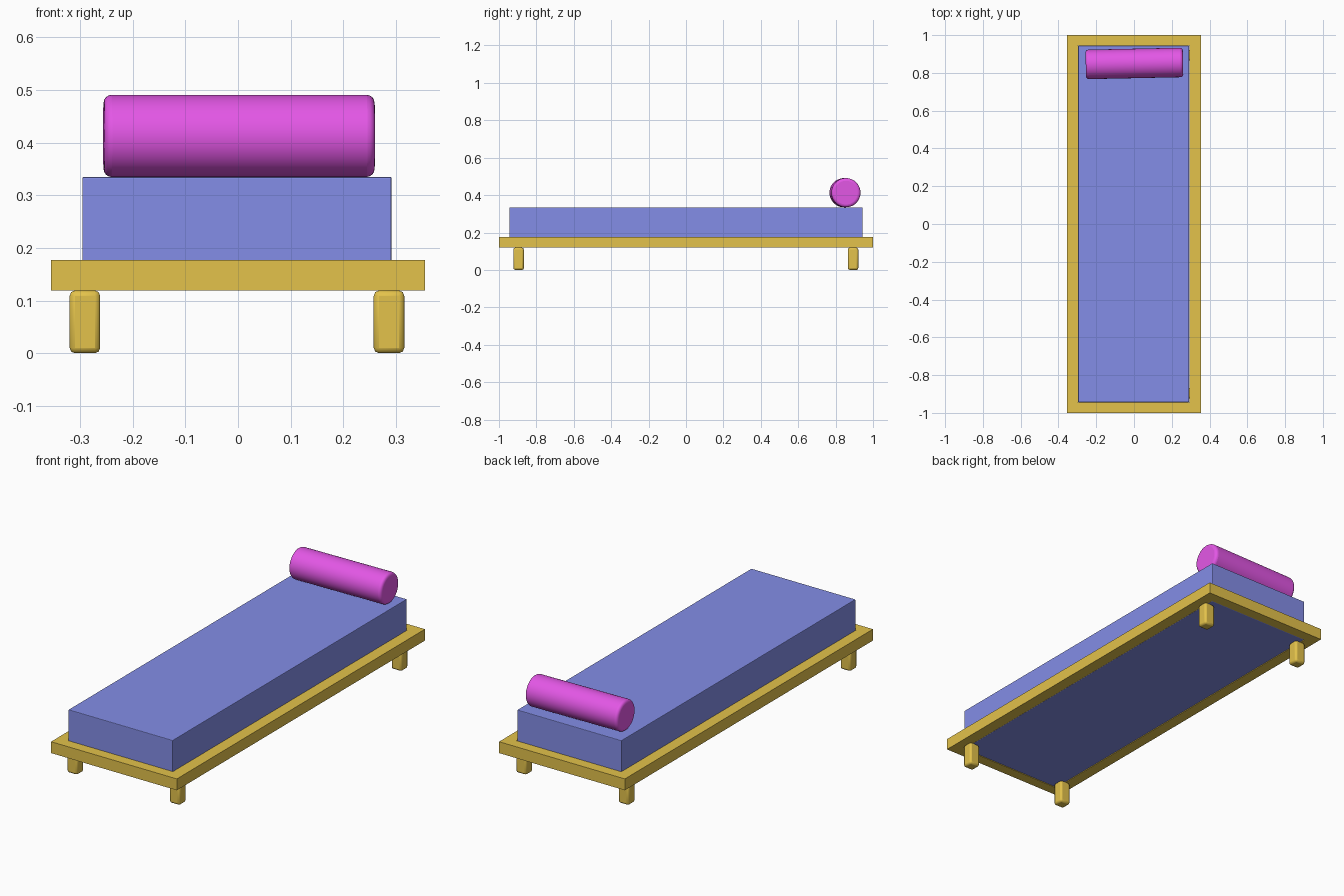
import bpy, math
from mathutils import Matrix

if "Cube" in bpy.data.objects:
    bpy.data.objects.remove(bpy.data.objects["Cube"])


def material(name, rgb):
    m = bpy.data.materials.new(name)
    m.diffuse_color = (*rgb, 1)
    m.use_nodes = True
    m.node_tree.nodes["Principled BSDF"].inputs["Base Color"].default_value = m.diffuse_color
    return m


WOOD = material("wood", (0.77, 0.54, 0.07))
FABRIC = material("blue_fabric", (0.23, 0.27, 0.80))
PINK = material("pink_fabric", (0.77, 0.095, 0.79))


def finish(ob, name, mat, bevel=0, segments=2):
    ob.name = name
    ob.data.materials.append(mat)
    if bevel:
        b = ob.modifiers.new("soft_edges", 'BEVEL')
        b.width = bevel
        b.segments = segments
        b.limit_method = 'ANGLE'
        b.angle_limit = math.radians(60)
    return ob


def box(name, x, y, z, mat, bevel=0):
    bpy.ops.mesh.primitive_cube_add(size=1)
    ob = bpy.context.object
    size = [b - a for a, b in (x, y, z)]
    mid = [(a + b) / 2 for a, b in (x, y, z)]
    ob.data.transform(Matrix.Translation(mid) @ Matrix.Diagonal((*size, 1)))
    return finish(ob, name, mat, bevel)


# Frame rails: an open rectangle around the mattress
RAIL_Z = (0.119, 0.177)
box("left_rail", (-0.355, -0.297), (-1.0, 0.945), RAIL_Z, WOOD)
box("right_rail", (0.294, 0.355), (-1.0, 0.945), RAIL_Z, WOOD)
box("front_rail", (-0.297, 0.294), (-1.0, -0.945), RAIL_Z, WOOD)
box("back_rail", (-0.355, 0.355), (0.945, 1.0), RAIL_Z, WOOD)

# Mattress, filling the frame down to its underside
box("mattress", (-0.296, 0.292), (-0.944, 0.944), (0.12, 0.335), FABRIC, 0.003)

# Four short square legs with rounded edges
for side, x in (("left", -0.291), ("right", 0.287)):
    for end, y in (("front", -0.895), ("back", 0.893)):
        box(f"{end}_{side}_leg", (x - 0.029, x + 0.029), (y - 0.028, y + 0.028),
            (0, 0.119), WOOD, 0.01)
        bpy.ops.object.shade_smooth_by_angle(angle=math.radians(50))

# Bolster pillow, lying slightly askew
bpy.ops.mesh.primitive_cylinder_add(vertices=48, radius=0.078, depth=0.515,
                                    location=(0.002, 0.850, 0.413),
                                    rotation=(0, math.pi / 2, math.radians(1.2)))
finish(bpy.context.object, "bolster", PINK, 0.015, 4)
bpy.ops.object.shade_smooth_by_angle(angle=math.radians(40))
